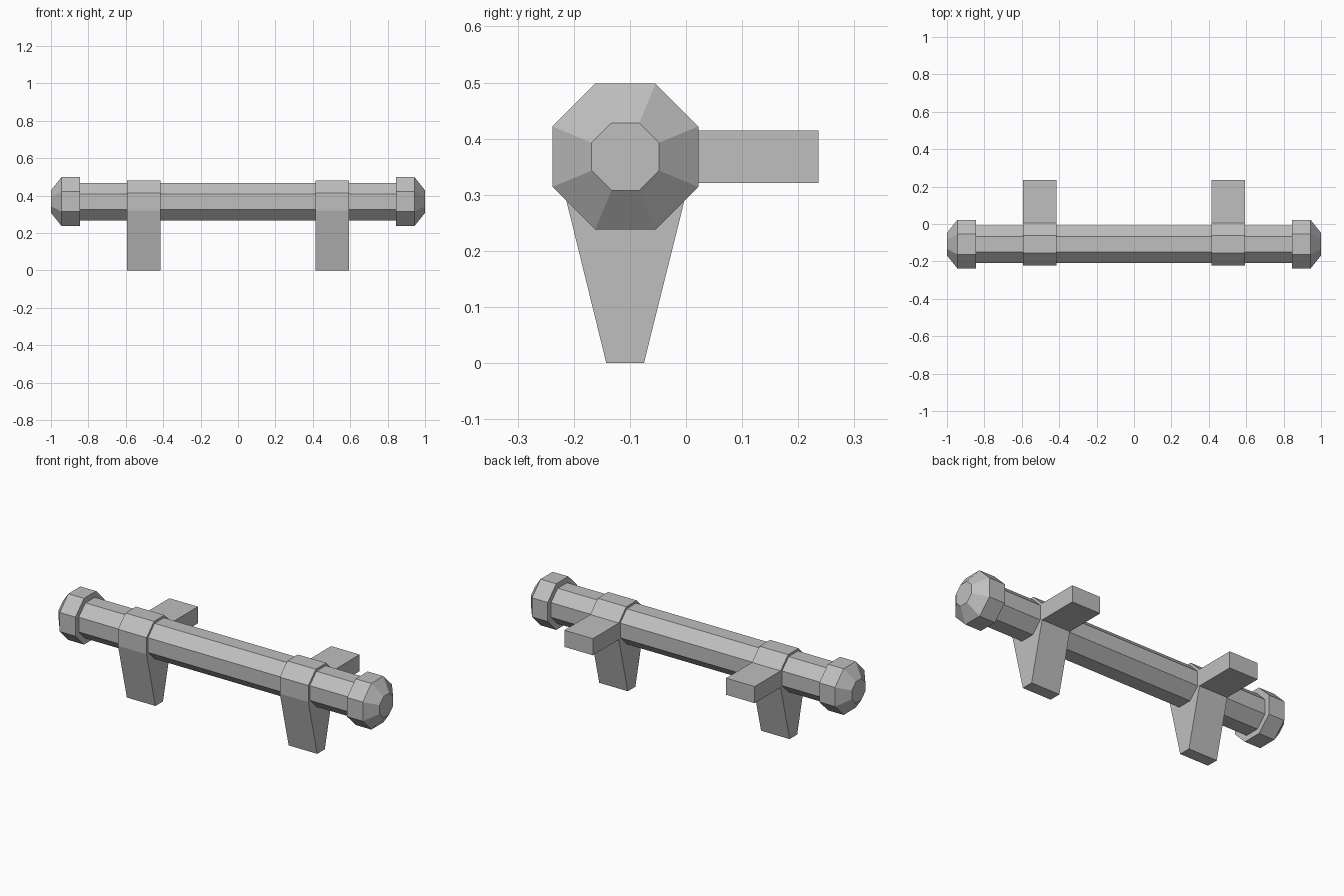
import bpy
import bmesh
import math

AXIS_Y, AXIS_Z = -0.108, 0.368

cube = bpy.data.objects.get("Cube")
if cube:
    bpy.data.objects.remove(cube, do_unlink=True)

grey = bpy.data.materials.new("plain grey")
grey.use_nodes = True
colour = (0.52, 0.52, 0.52, 1)
grey.diffuse_color = colour
grey.node_tree.nodes["Principled BSDF"].inputs["Base Color"].default_value = colour


def octagon(apothem):
    """Flat-topped octagon around the bar axis, as (y, z) points."""
    radius = apothem / math.cos(math.pi / 8)
    angles = [math.pi / 8 + i * math.pi / 4 for i in range(8)]
    return [(AXIS_Y + radius * math.cos(a), AXIS_Z + radius * math.sin(a)) for a in angles]


def loft(name, sections):
    """Join (x, profile) sections along x into a closed solid."""
    bm = bmesh.new()
    rings = [[bm.verts.new((x, y, z)) for y, z in profile] for x, profile in sections]
    for a, b in zip(rings, rings[1:]):
        n = len(a)
        for i in range(n):
            j = (i + 1) % n
            bm.faces.new((a[i], a[j], b[j], b[i]))
    bm.faces.new(rings[0])
    bm.faces.new(rings[-1])
    bmesh.ops.recalc_face_normals(bm, faces=bm.faces)
    mesh = bpy.data.meshes.new(name)
    bm.to_mesh(mesh)
    bm.free()
    mesh.materials.append(grey)
    bpy.context.collection.objects.link(bpy.data.objects.new(name, mesh))


# Long octagonal bar
loft("bar", [(-0.86, octagon(0.1)), (0.86, octagon(0.1))])

# Bracket outline: collar over the bar, tapered leg below, arm to the back
collar = octagon(0.113)
arm_end = 0.236
bracket = [(arm_end, collar[7][1]), (arm_end, collar[0][1])]
bracket += collar[:5]
bracket += [(-0.142, 0), (-0.075, 0), collar[7]]

for side, word in ((1, "left"), (-1, "right")):
    # Bevelled cap on the bar's end
    loft(word + "_end_cap", [(side * 0.846, octagon(0.13)),
                             (side * 0.944, octagon(0.13)),
                             (side * 1.0, octagon(0.06))])
    # Mounting bracket
    loft(word + "_bracket", [(side * 0.415, bracket), (side * 0.593, bracket)])
